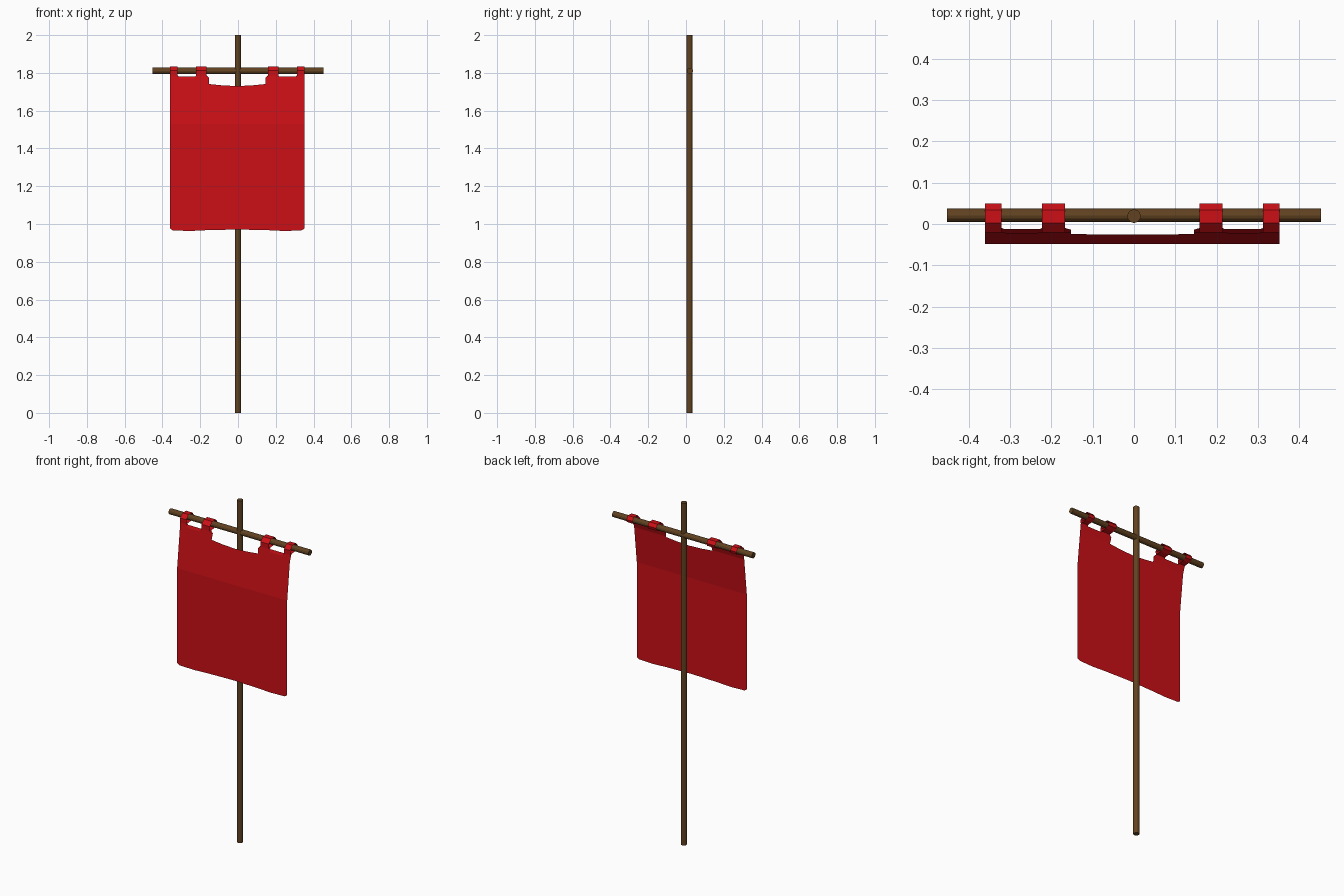
import bpy, bmesh, math

if "Cube" in bpy.data.objects:
    bpy.data.objects.remove(bpy.data.objects["Cube"])


def material(name, rgb):
    m = bpy.data.materials.new(name)
    m.diffuse_color = (*rgb, 1)
    m.use_nodes = True
    m.node_tree.nodes["Principled BSDF"].inputs["Base Color"].default_value = m.diffuse_color
    return m


wood = material("wood", (0.12, 0.055, 0.015))
red = material("red_cloth", (0.6, 0.005, 0.008))


def rod(name, length, loc, rot=(0, 0, 0)):
    bpy.ops.mesh.primitive_cylinder_add(vertices=12, radius=0.0165, depth=length,
                                        location=loc, rotation=rot)
    ob = bpy.context.object
    ob.name = name
    ob.data.materials.append(wood)


# Wooden pole and crossbar
rod("pole", 2.0, (0, 0.019, 1.0))
rod("crossbar", 0.905, (0, 0.021, 1.811), (0, math.pi / 2, 0))

CX = -0.004  # cloth hangs slightly off centre
bm = bmesh.new()


def face(points, side):
    """points are (u, y, z) for the right half; side -1 mirrors to the left."""
    vs = [bm.verts.new((CX + side * u, y, z)) for u, y, z in points]
    bm.faces.new(vs if side > 0 else vs[::-1])


def front_y(z):
    return -0.048 + max(0, z - 1.53) * 0.112


def back_y(z):
    return front_y(1.745) + (z - 1.745) * 0.34


# Half outlines (u, z), counter-clockwise seen from the front
lower = [(0, 0.971), (0.17, 0.967), (0.25, 0.963), (0.34, 0.966), (0.356, 0.976),
         (0.356, 1.53), (0, 1.53)]
tab_edge = [(0.356, 1.785), (0.316, 1.785), (0.307, 1.768), (0.231, 1.768),
            (0.218, 1.785), (0.163, 1.785), (0.149, 1.772), (0.149, 1.741)]
upper = [(0, 1.53), (0.356, 1.53)] + tab_edge + [(0.08, 1.734), (0, 1.73)]
# Hem turned over behind the top edge
hem = [(0.149, 1.745), (0.356, 1.745), (0.356, 1.787), (0.316, 1.787),
       (0.311, 1.781), (0.222, 1.781), (0.218, 1.787), (0.163, 1.787), (0.149, 1.775)]
# Loop profile (y, z) around the crossbar
loop = [(front_y(1.785), 1.785), (-0.02, 1.812), (0.002, 1.834), (0.034, 1.834),
        (0.049, 1.816), (0.044, 1.8), (0.022, 1.79), (back_y(1.787), 1.787)]

for side in (1, -1):
    face([(u, front_y(z), z) for u, z in lower], side)
    face([(u, front_y(z), z) for u, z in upper], side)
    face([(u, back_y(z), z) for u, z in hem][::-1], side)
    for a, b in ((0.163, 0.218), (0.316, 0.356)):
        for p, q in zip(loop, loop[1:]):
            face([(a, *p), (b, *p), (b, *q), (a, *q)], side)

bmesh.ops.remove_doubles(bm, verts=bm.verts, dist=0.0005)
bmesh.ops.triangulate(bm, faces=[f for f in bm.faces if len(f.verts) > 4])

# Cloth banner with hanging loops
mesh = bpy.data.meshes.new("banner_cloth")
bm.to_mesh(mesh)
bm.free()
mesh.materials.append(red)
cloth = bpy.data.objects.new("banner_cloth", mesh)
bpy.context.collection.objects.link(cloth)
